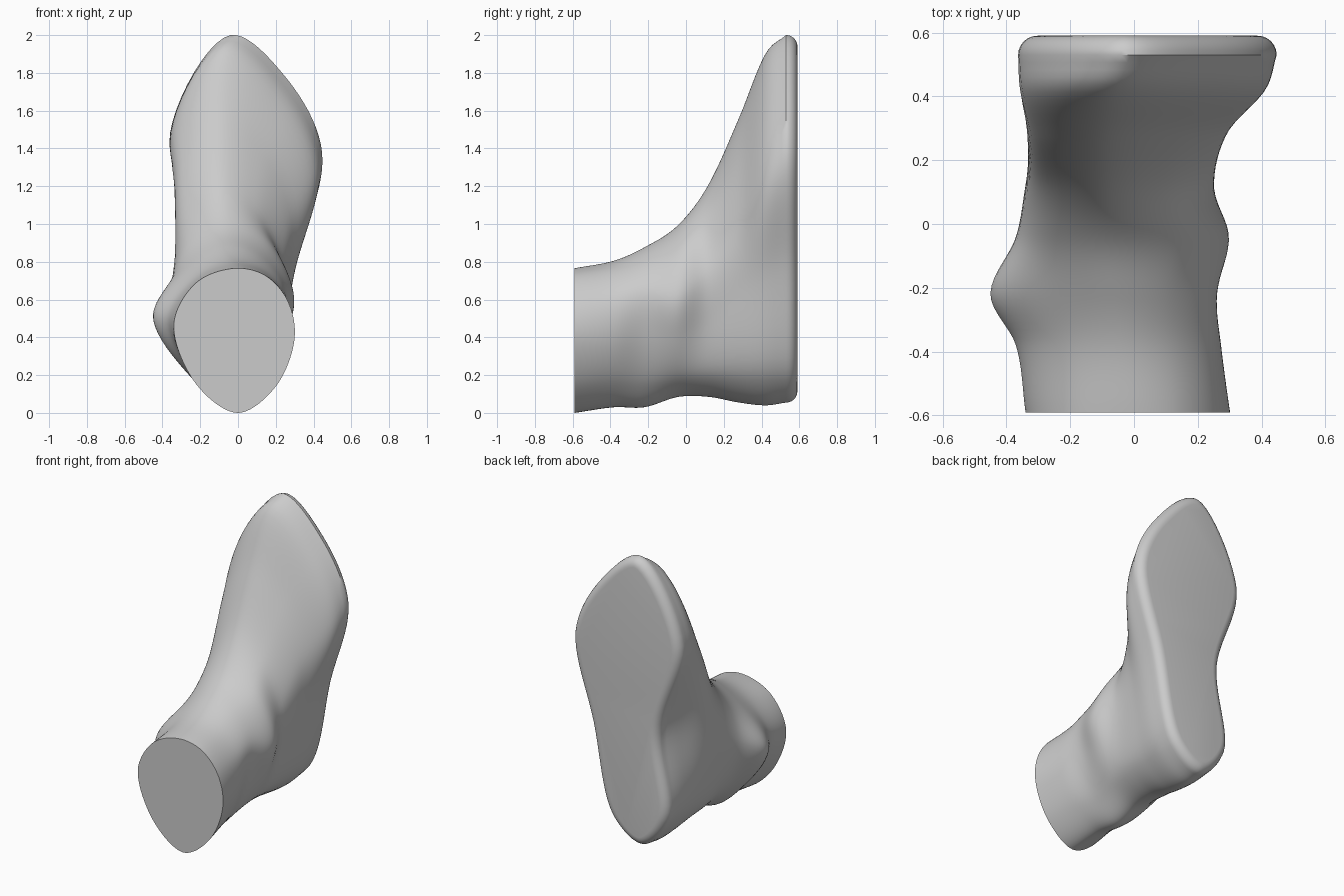
import bpy, bmesh, math
from mathutils import Vector

if "Cube" in bpy.data.objects:
    bpy.data.objects.remove(bpy.data.objects["Cube"])

# Slices parallel to the sole (y constant), leg cut -> sole.
# Points (x, z): underside, outer heel, outer mid, outer ball, outer toes,
# top, inner ball, inner arch / ankle, inner heel
YS = [-0.59, -0.38, -0.22, -0.04, 0.12, 0.28, 0.42, 0.53]
SLICES = [
    [(0, 0), (.20, .14), (.30, .40), (.26, .60), (.14, .73), (-.02, .765), (-.22, .69), (-.34, .47), (-.22, .15)],
    [(-.02, .03), (.16, .16), (.265, .40), (.25, .62), (.12, .765), (-.04, .805), (-.22, .72), (-.37, .50), (-.22, .18)],
    [(-.04, .03), (.12, .15), (.235, .42), (.25, .66), (.11, .83), (-.06, .875), (-.25, .77), (-.45, .52), (-.25, .19)],
    [(-.05, .085), (.13, .18), (.25, .40), (.295, .63), (.15, .90), (-.08, .995), (-.27, .86), (-.37, .60), (-.23, .22)],
    [(-.05, .085), (.15, .20), (.235, .50), (.24, .78), (.10, 1.08), (-.10, 1.21), (-.28, 1.03), (-.34, .68), (-.24, .22)],
    [(-.06, .055), (.16, .20), (.26, .65), (.28, 1.05), (.13, 1.38), (-.10, 1.56), (-.31, 1.32), (-.31, .80), (-.25, .25)],
    [(-.06, .04), (.17, .20), (.30, .75), (.41, 1.25), (.25, 1.62), (-.08, 1.90), (-.35, 1.48), (-.25, .85), (-.26, .28)],
    [(-.06, .055), (.16, .20), (.31, .80), (.445, 1.38), (.25, 1.78), (-.04, 2.0), (-.36, 1.48), (-.20, .85), (-.26, .28)],
]
SUB = 10      # curve steps between outline points
STEPS = 48    # slices along the leg


def hermite(p0, p1, m0, m1, t):
    return (p0 * (2*t**3 - 3*t**2 + 1) + m0 * (t**3 - 2*t**2 + t)
            + p1 * (3*t**2 - 2*t**3) + m1 * (t**3 - t**2))


def outline(points):
    """Smooth closed curve through the points, chord-length weighted."""
    p = [Vector(q) for q in points]
    n = len(p)
    d = [math.sqrt((p[(i+1) % n] - p[i]).length) for i in range(n)]
    tang = []
    for i in range(n):
        a, b = d[i-1], d[i]
        s0, s1 = (p[i] - p[i-1]) / a, (p[(i+1) % n] - p[i]) / b
        tang.append((s0 * b + s1 * a) / (a + b))
    return [hermite(p[i], p[(i+1) % n], tang[i] * d[i], tang[(i+1) % n] * d[i], k / SUB)
            for i in range(n) for k in range(SUB)]


def slice_at(y):
    """Blend the key slices smoothly along y."""
    i = max(j for j in range(len(YS) - 1) if YS[j] <= y + 1e-9)
    h = YS[i+1] - YS[i]

    def slope(j, k):
        a, b = max(j-1, 0), min(j+1, len(YS)-1)
        return (curves[b][k] - curves[a][k]) / (YS[b] - YS[a])
    return [hermite(curves[i][k], curves[i+1][k], slope(i, k) * h, slope(i+1, k) * h, (y - YS[i]) / h)
            for k in range(len(curves[0]))]


def inset(ring, amount):
    n = len(ring)
    out = []
    for i in range(n):
        t = (ring[(i+1) % n] - ring[i-1]).normalized()
        out.append(ring[i] + Vector((-t.y, t.x)) * amount)
    return out


curves = [outline(s) for s in SLICES]
rings = []
for s in range(STEPS + 1):
    y = YS[0] + (YS[-1] - YS[0]) * s / STEPS
    rings.append((y, slice_at(y)))

# Rounded rim of the sole
R = 0.06
last = rings[-1][1]
for k in range(1, 7):
    a = math.pi / 2 * k / 6
    rings.append((YS[-1] + R * math.sin(a), inset(last, R * (1 - math.cos(a)))))

# Skin the slices and cap both ends
bm = bmesh.new()
loops = [[bm.verts.new((p.x, y, max(p.y, 0))) for p in ring] for y, ring in rings]
n = len(loops[0])
for a, b in zip(loops, loops[1:]):
    for i in range(n):
        j = (i + 1) % n
        bm.faces.new((a[i], a[j], b[j], b[i]))
bm.faces.new(loops[0])
bm.faces.new(loops[-1])
bmesh.ops.recalc_face_normals(bm, faces=bm.faces)

mesh = bpy.data.meshes.new("foot")
bm.to_mesh(mesh)
bm.free()
foot = bpy.data.objects.new("foot", mesh)
bpy.context.collection.objects.link(foot)
bpy.context.view_layer.objects.active = foot
foot.select_set(True)
bpy.ops.object.shade_smooth_by_angle(angle=math.radians(40))
